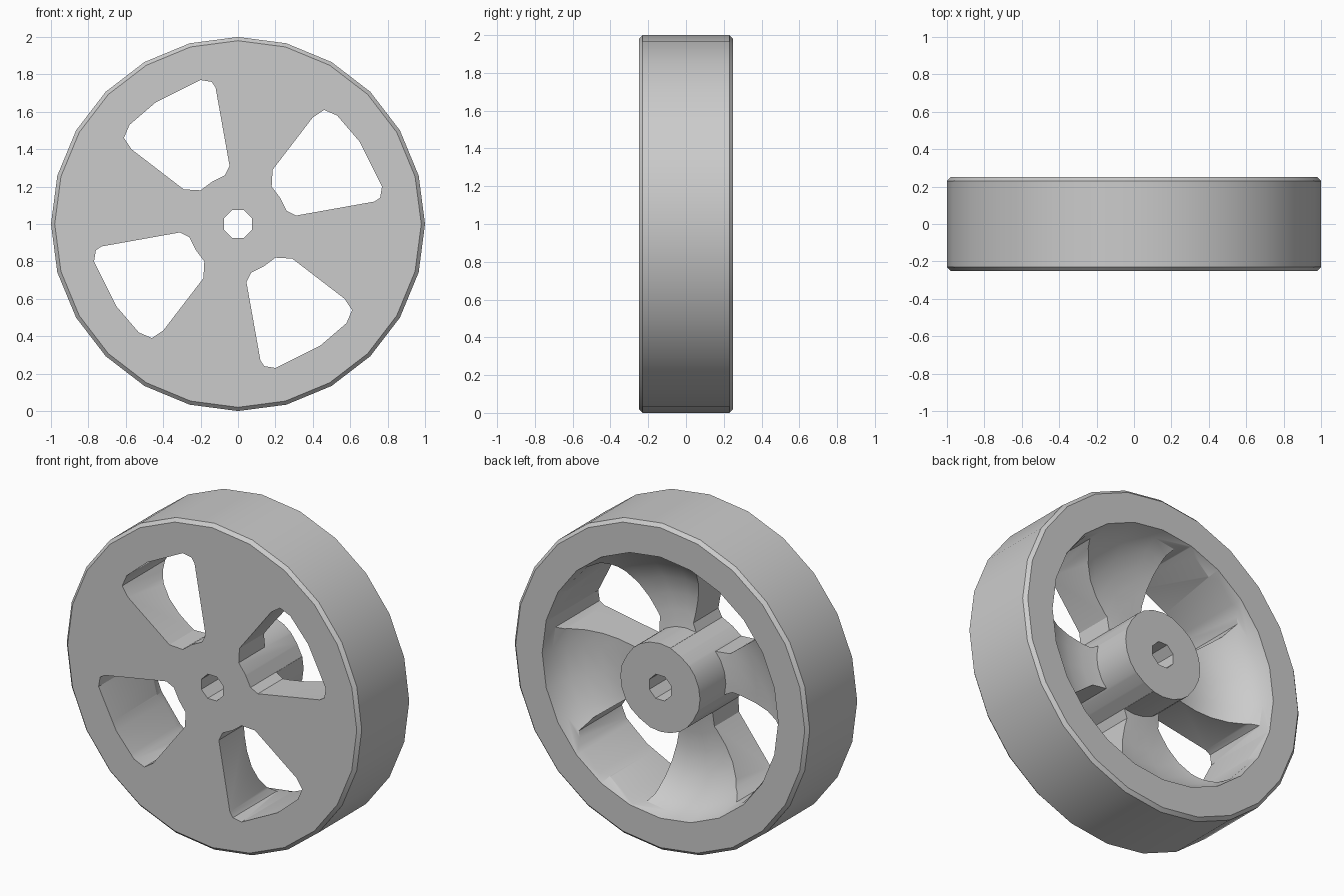
import bpy
import bmesh
import math
from mathutils import Matrix, Vector

cube = bpy.data.objects.get("Cube")
if cube:
    bpy.data.objects.remove(cube, do_unlink=True)

grey = bpy.data.materials.new("plain_grey")
grey.use_nodes = True
colour = (0.6, 0.6, 0.6, 1)
grey.diffuse_color = colour
grey.node_tree.nodes["Principled BSDF"].inputs["Base Color"].default_value = colour

AXLE_Z = 1.0
HALF = 0.25


def finish(name, bm):
    bmesh.ops.recalc_face_normals(bm, faces=bm.faces)
    mesh = bpy.data.meshes.new(name)
    bm.to_mesh(mesh)
    bm.free()
    mesh.materials.append(grey)
    obj = bpy.data.objects.new(name, mesh)
    bpy.context.collection.objects.link(obj)
    return obj


def lathe(name, profile, steps):
    """Spin (radius, y) points about the axle."""
    bm = bmesh.new()
    verts = [bm.verts.new((0, y, AXLE_Z + r)) for r, y in profile]
    edges = [bm.edges.new(pair) for pair in zip(verts, verts[1:])]
    bmesh.ops.spin(bm, geom=verts + edges, cent=(0, 0, AXLE_Z), axis=(0, 1, 0),
                   angle=math.tau, steps=steps, use_duplicate=False)
    bmesh.ops.remove_doubles(bm, verts=bm.verts, dist=0.0005)
    return finish(name, bm)


def prism(name, outline, turn):
    """Extrude an (x, z) outline through the full width, turned about the axle."""
    bm = bmesh.new()
    spin = Matrix.Rotation(-turn, 4, 'Y')
    verts = [bm.verts.new(spin @ Vector((x, -0.5, z)) + Vector((0, 0, AXLE_Z)))
             for x, z in outline]
    face = bm.faces.new(verts)
    new = bmesh.ops.extrude_face_region(bm, geom=[face])["geom"]
    bmesh.ops.translate(bm, vec=(0, 1, 0),
                        verts=[v for v in new if isinstance(v, bmesh.types.BMVert)])
    obj = finish(name, bm)
    obj.hide_render = True
    return obj


# Wheel body: flat front, bevelled tread, dished back and a flush hub
profile = [(0, -HALF), (0.98, -HALF), (1.0, -0.23), (1.0, 0.23), (0.98, HALF),
           (0.8, HALF), (0.78, 0.18), (0.73, 0.11), (0.66, 0.05), (0.57, 0.005),
           (0.47, -0.015), (0.37, -0.015), (0.27, 0.0), (0.27, HALF), (0, HALF)]
wheel = lathe("wheel", profile, 24)

# Four openings between the spokes, and the axle bore
opening = [(0.18, 0.2), (0.185, 0.29), (0.4, 0.57), (0.46, 0.61), (0.53, 0.58),
           (0.65, 0.44), (0.74, 0.26), (0.77, 0.2), (0.76, 0.14), (0.73, 0.12),
           (0.31, 0.045), (0.26, 0.07), (0.225, 0.14)]
cutters = [prism("opening_cutter", opening, i * math.pi / 2) for i in range(4)]
bore = [(0.08 * math.cos((i + 0.5) * math.pi / 4),
         0.08 * math.sin((i + 0.5) * math.pi / 4)) for i in range(8)]
cutters.append(prism("bore_cutter", bore, 0))

bpy.ops.object.select_all(action='DESELECT')
bpy.context.view_layer.objects.active = wheel
wheel.select_set(True)
for cutter in cutters:
    mod = wheel.modifiers.new("cut", 'BOOLEAN')
    mod.operation = 'DIFFERENCE'
    mod.solver = 'EXACT'
    mod.object = cutter
    bpy.ops.object.modifier_apply(modifier=mod.name)
    bpy.data.objects.remove(cutter, do_unlink=True)

bpy.ops.object.shade_smooth_by_angle(angle=math.radians(30))
